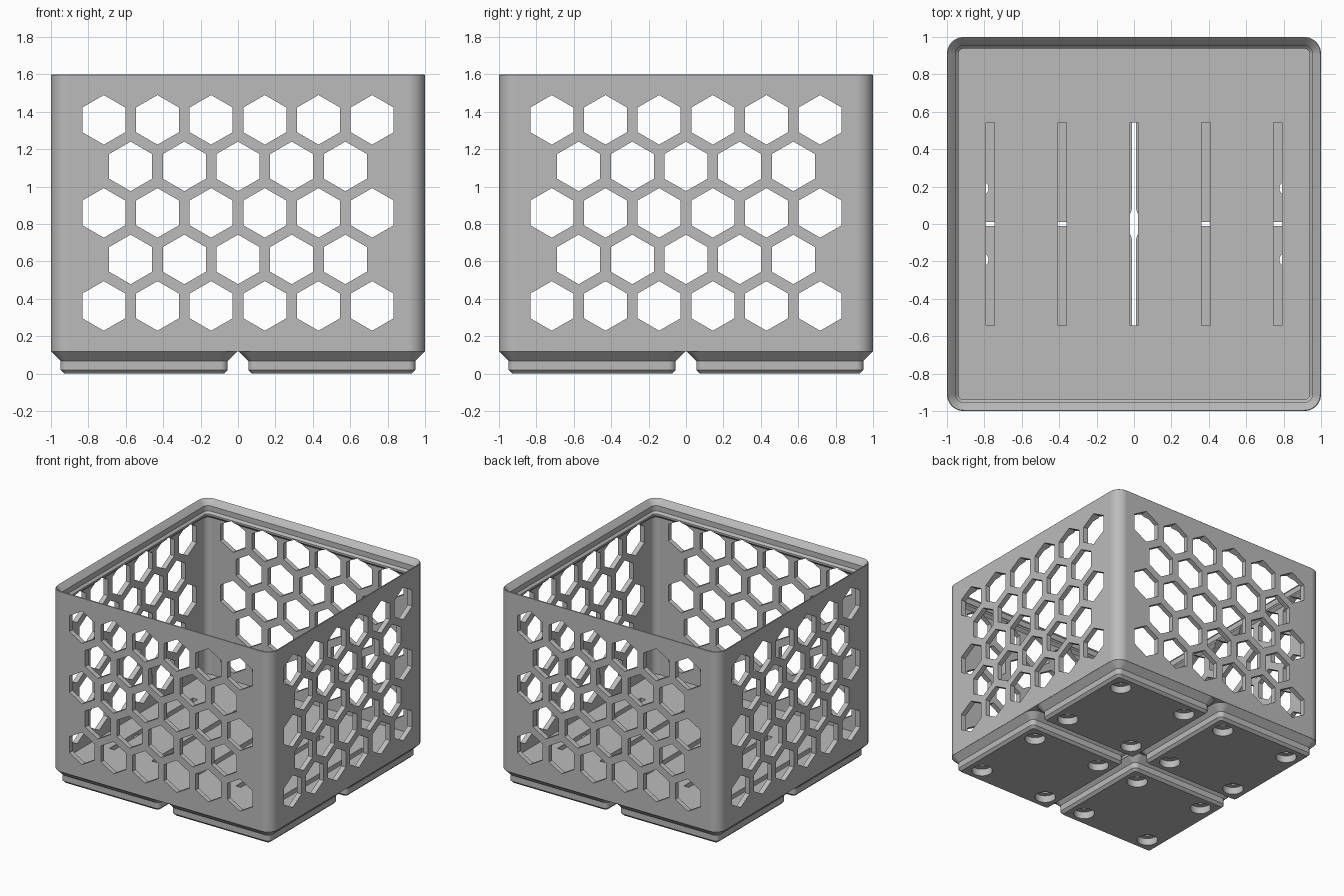
import bpy, bmesh, math
from mathutils import Matrix, Vector

if "Cube" in bpy.data.objects:
    bpy.data.objects.remove(bpy.data.objects["Cube"])

grey = bpy.data.materials.new("light grey plastic")
grey.use_nodes = True
COLOUR = (0.5, 0.5, 0.5, 1)
grey.diffuse_color = COLOUR
grey.node_tree.nodes["Principled BSDF"].inputs["Base Color"].default_value = COLOUR


def make_object(name, bm):
    bmesh.ops.recalc_face_normals(bm, faces=bm.faces)
    mesh = bpy.data.meshes.new(name)
    bm.to_mesh(mesh)
    bm.free()
    mesh.materials.append(grey)
    obj = bpy.data.objects.new(name, mesh)
    bpy.context.collection.objects.link(obj)
    return obj


def rounded_square(bm, cx, cy, half, radius, z, steps=10):
    ring = []
    for quarter, (sx, sy) in enumerate([(1, 1), (-1, 1), (-1, -1), (1, -1)]):
        for i in range(steps + 1):
            a = (quarter + i / steps) * math.pi / 2
            ring.append(bm.verts.new((cx + sx * (half - radius) + radius * math.cos(a),
                                      cy + sy * (half - radius) + radius * math.sin(a), z)))
    return ring


def loft(name, cx, cy, sections):
    """Closed solid through rounded squares given as (half size, radius, z)."""
    bm = bmesh.new()
    rings = [rounded_square(bm, cx, cy, *s) for s in sections]
    for low, high in zip(rings, rings[1:]):
        for i in range(len(low)):
            j = (i + 1) % len(low)
            bm.faces.new((low[i], low[j], high[j], high[i]))
    bm.faces.new(rings[0])
    bm.faces.new(rings[-1])
    return make_object(name, bm)


def prism(bm, sides, radius, depth, matrix):
    bmesh.ops.create_cone(bm, cap_ends=True, segments=sides, radius1=radius,
                          radius2=radius, depth=depth, matrix=matrix)


def combine(target, tool, operation):
    mod = target.modifiers.new("cut", 'BOOLEAN')
    mod.operation = operation
    mod.solver = 'EXACT'
    mod.object = tool
    bpy.context.view_layer.objects.active = target
    bpy.ops.object.modifier_apply(modifier=mod.name)
    bpy.data.objects.remove(tool)


# Open box: outer wall, stepped stacking lip, inner wall and floor
R, WALL = 0.09, 0.04
BASE_Z, FLOOR_Z, TOP_Z = 0.118, 0.168, 1.6
profile = [(0, BASE_Z), (0, TOP_Z - 0.004), (0.004, TOP_Z), (0.01, TOP_Z - 0.004),
           (0.046, 1.555), (0.046, 1.512), (0.062, 1.495),
           (0.062, 1.48), (WALL, 1.458), (WALL, FLOOR_Z)]
basket = loft("honeycomb_basket", 0, 0, [(1 - d, R - d, z) for d, z in profile])

# Four stepped feet
FOOT = 0.502
corners = [(sx, sy) for sx in (-1, 1) for sy in (-1, 1)]
for sx, sy in corners:
    foot = loft("foot", sx * FOOT, sy * FOOT,
                [(0.427, 0.019, 0), (0.447, 0.038, 0.02), (0.447, 0.038, 0.068),
                 (0.4965, 0.088, 0.1175), (0.4965, 0.088, 0.13)])
    combine(basket, foot, 'UNION')

# Honeycomb windows straight through both pairs of walls
for turn in (0, math.pi / 2):
    bm = bmesh.new()
    for row in range(5):
        count = 6 - row % 2
        for col in range(count):
            spot = Vector(((col - (count - 1) / 2) * 0.287, 0, 0.362 + row * 0.2487))
            prism(bm, 6, 0.1325, 2.4, Matrix.Rotation(turn, 4, 'Z')
                  @ Matrix.Translation(spot) @ Matrix.Rotation(math.pi / 2, 4, 'X'))
    # Keep a vertex of every hexagon pointing up
    high = max(v.co.z for v in bm.verts)
    assert abs(high - (0.362 + 4 * 0.2487 + 0.1325)) < 0.01
    combine(basket, make_object("honeycomb_cutter", bm), 'DIFFERENCE')

# Magnet recesses and narrower screw holes under each foot corner
for radius, top in ((0.078, 0.057), (0.036, 0.144)):
    bm = bmesh.new()
    for fx, fy in corners:
        for hx, hy in corners:
            spot = (fx * FOOT + hx * 0.311, fy * FOOT + hy * 0.311, top - 0.1)
            prism(bm, 32, radius, 0.2, Matrix.Translation(spot))
    combine(basket, make_object("hole_cutter", bm), 'DIFFERENCE')

# Five long grooves in the floor
bm = bmesh.new()
for i in range(-2, 3):
    bmesh.ops.create_cube(bm, size=1, matrix=Matrix.Translation((i * 0.384, 0, 0.162))
                          @ Matrix.Diagonal((0.045, 1.085, 0.1, 1)))
combine(basket, make_object("groove_cutter", bm), 'DIFFERENCE')

# Smooth the rounded corners and keep the flat walls flat
bpy.ops.object.select_all(action='DESELECT')
basket.select_set(True)
bpy.context.view_layer.objects.active = basket
bpy.ops.object.shade_smooth_by_angle(angle=math.radians(25))
weighted = basket.modifiers.new("flat walls", 'WEIGHTED_NORMAL')
weighted.keep_sharp = True
